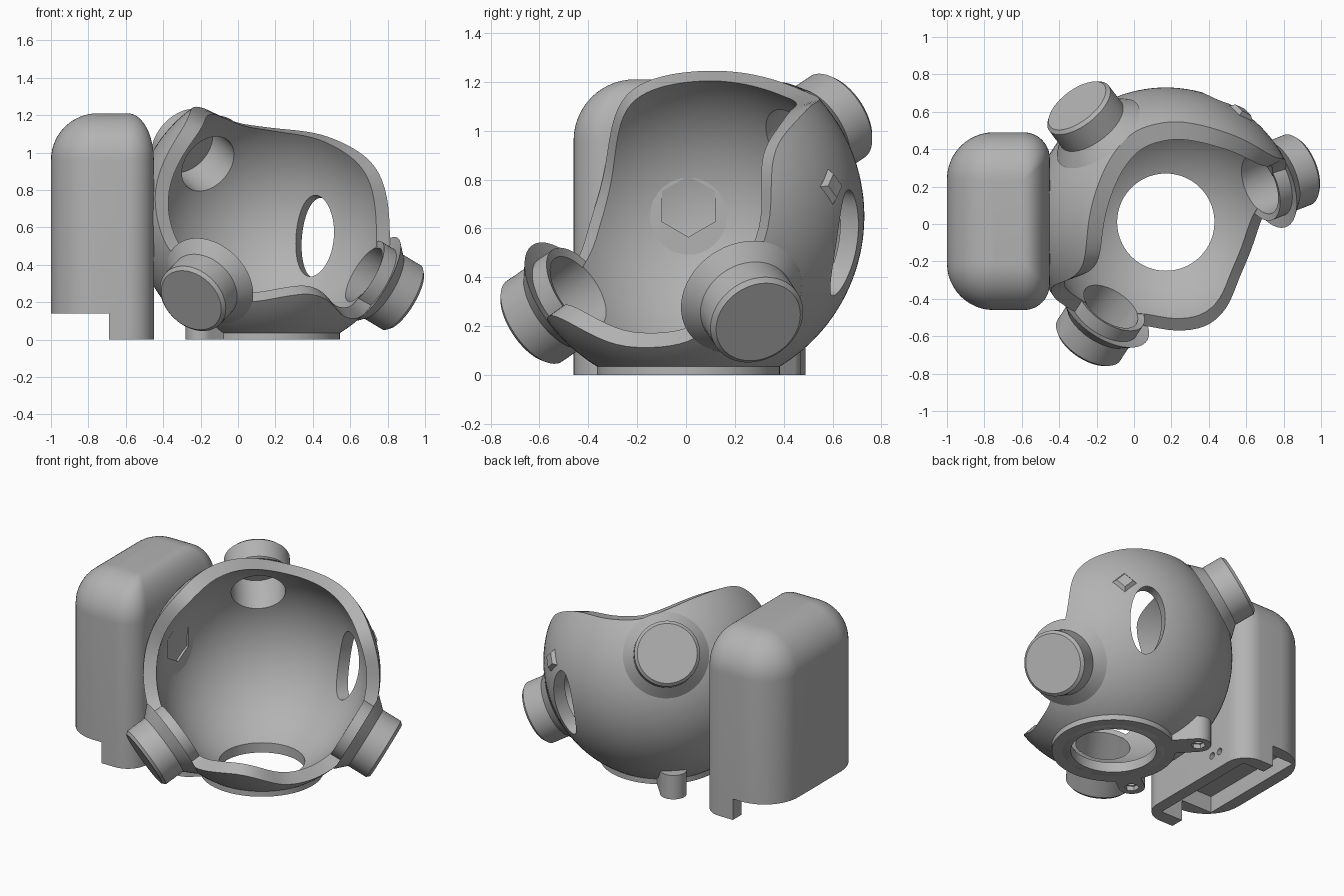
import bpy, bmesh, math
from mathutils import Vector, Matrix

if "Cube" in bpy.data.objects:
    bpy.data.objects.remove(bpy.data.objects["Cube"], do_unlink=True)

C = Vector((0.17, 0.01, 0.65))      # centre of the ball socket
R_OUT, R_IN = 0.72, 0.64
AXIS = Vector((0.33, -0.54, 0.77)).normalized()   # the way the opening faces

grey = bpy.data.materials.new("plain_grey")
grey.use_nodes = True
COLOUR = (0.45, 0.45, 0.45, 1)
grey.diffuse_color = COLOUR
grey.node_tree.nodes["Principled BSDF"].inputs["Base Color"].default_value = COLOUR


def make(name, bm, matrix=Matrix()):
    bmesh.ops.recalc_face_normals(bm, faces=bm.faces)
    me = bpy.data.meshes.new(name)
    bm.to_mesh(me)
    bm.free()
    me.transform(matrix)
    me.materials.append(grey)
    ob = bpy.data.objects.new(name, me)
    bpy.context.collection.objects.link(ob)
    return ob


def aim(direction, origin=C):
    """Local z along direction, local y kept upright."""
    z = Vector(direction).normalized()
    x = Vector((0, 0, 1)).cross(z).normalized()
    return Matrix.Translation(origin) @ Matrix((x, z.cross(x), z)).transposed().to_4x4()


def cylinder(name, r, z0, z1, matrix, sides=64, r_top=None):
    bm = bmesh.new()
    bmesh.ops.create_cone(bm, cap_ends=True, segments=sides, radius1=r,
                          radius2=r if r_top is None else r_top, depth=z1 - z0)
    bmesh.ops.translate(bm, verts=bm.verts, vec=(0, 0, (z0 + z1) / 2))
    return make(name, bm, matrix)


def block(name, low, high, matrix=Matrix()):
    low, high = Vector(low), Vector(high)
    bm = bmesh.new()
    bmesh.ops.create_cube(bm, size=1)
    return make(name, bm, matrix @ Matrix.Translation((low + high) / 2) @ Matrix.Diagonal((high - low).to_4d()))


def loft(bm, rings):
    """Skin equal rings of vertices and cap the ends."""
    n = len(rings[0])
    for a, b in zip(rings, rings[1:]):
        for i in range(n):
            bm.faces.new((a[i], a[(i + 1) % n], b[(i + 1) % n], b[i]))
    bm.faces.new(rings[0])
    bm.faces.new(rings[-1])


def boolean(ob, other, operation="DIFFERENCE"):
    other.hide_render = True
    mod = ob.modifiers.new("cut", "BOOLEAN")
    mod.operation, mod.solver, mod.object = operation, "EXACT", other
    bpy.ops.object.select_all(action="DESELECT")
    bpy.context.view_layer.objects.active = ob
    ob.select_set(True)
    bpy.ops.object.modifier_apply(modifier=mod.name)
    bpy.data.objects.remove(other, do_unlink=True)


# Wavy rim of the socket, as directions from its centre
rim_dirs = [(-.557, -.43, -.15), (-.616, -.34, .15), (-.5, -.31, .42), (-.44, -.25, .52),
            (-.42, -.13, .57), (-.41, 0, .59), (-.36, .2, .59), (-.28, .37, .55),
            (-.17, .49, .5), (.03, .54, .475), (.28, .49, .447), (.46, .42, .37),
            (.55, .36, .3), (.61, .33, .2), (.63, .33, -.05), (.62, .22, -.29),
            (.52, .05, -.5), (.48, -.06, -.53), (.38, -.31, -.53), (.33, -.46, -.44),
            (.22, -.56, -.39), (.03, -.58, -.42), (-.12, -.54, -.46), (-.4, -.52, -.3)]
frame = aim(AXIS)
knots = []
for d in rim_dirs:
    v = frame.to_3x3().inverted() @ Vector(d).normalized()
    knots.append((math.atan2(v.y, v.x) % math.tau, math.acos(v.z)))
knots.sort()
knots = [(knots[-1][0] - math.tau, knots[-1][1])] + knots + [(knots[0][0] + math.tau, knots[0][1])]

N = 120
polar = []
for i in range(N):
    a = math.tau * i / N
    for (a0, p0), (a1, p1) in zip(knots, knots[1:]):
        if a0 <= a <= a1:
            polar.append(p0 + (p1 - p0) * (a - a0) / max(a1 - a0, 1e-6))
            break
for _ in range(5):
    polar = [(polar[i - 1] + 2 * polar[i] + polar[(i + 1) % N]) / 4 for i in range(N)]

# Socket shell: outer and inner skins joined along the rim
bm = bmesh.new()
STEPS = 40


def skin(r, k, lip=0):
    """One ring of the skin; the lip carries the upper rim further inward."""
    ring = []
    for i in range(N):
        a = math.tau * i / N
        edge = polar[i] - lip * max(0, math.sin(a))
        p = edge + (math.pi - 0.03 - edge) * k / STEPS
        ring.append(bm.verts.new((r * math.sin(p) * math.cos(a), r * math.sin(p) * math.sin(a), r * math.cos(p))))
    return ring


loft(bm, [skin(R_OUT, STEPS - k) for k in range(STEPS + 1)] + [skin(R_IN, k, 0.09) for k in range(STEPS + 1)])
shell = make("socket_shell", bm, frame)

# Base ring with two screw lugs
down = Matrix.Translation((C.x, C.y, 0))
base = cylinder("base_ring", 0.375, 0, 0.05, down, 96)
boolean(base, cylinder("ball_clearance", 0.26, -0.3, 0.4, down, 96))
lugs = []
for x, y in ((-0.18, 0.39), (-0.20, -0.26)):
    at = Matrix.Translation((x, y, 0))
    lug = cylinder("screw_lug", 0.08, 0, 0.16, at, 40)
    turn = Matrix.Rotation(math.atan2(C.y - y, C.x - x), 4, "Z")
    boolean(lug, block("lug_web", (0, -0.08, 0), (0.15, 0.08, 0.16), at @ turn), "UNION")
    boolean(lug, cylinder("screw_hole", 0.03, -0.1, 0.1, at, 24))
    boolean(lug, cylinder("screw_sink", 0.045, -0.1, 0.03, at, 6))
    bm = bmesh.new()
    bmesh.ops.create_uvsphere(bm, u_segments=64, v_segments=48, radius=0.68)
    boolean(lug, make("ball_space", bm, Matrix.Translation(C)))
    lugs.append(lug)

# Bearing cups with a thin flared flange, turned around axes through the socket centre
cup_profile = [(.165, .83), (.165, .622), (.2, .61), (.2, .69), (.262, .675), (.205, .735),
               (.2, .74), (.2, .868), (.182, .886)]
cups = []
for name, d in (("front_cup", (-.43, -.66, -.45)), ("side_cup", (.78, .31, -.47)),
                ("back_cup", (-.48, .63, .42))):
    bm = bmesh.new()
    rings = [[bm.verts.new((r * math.cos(math.tau * i / 64), r * math.sin(math.tau * i / 64), z))
              for i in range(64)] for r, z in cup_profile]
    loft(bm, rings)
    cups.append(make(name, bm, aim(d)))
    boolean(shell, cylinder("bore", 0.165, 0.5, 0.82, aim(d)))

# Openings in the shell: base, oval window, and a flat underside
boolean(shell, cylinder("ball_clearance", 0.26, -0.3, 0.4, down, 96))
oval = aim((.265, .63, -.11)) @ Matrix.Diagonal((0.5, 1, 1, 1))
boolean(shell, cylinder("oval_window", 0.22, 0.4, 0.9, oval, 72))
boolean(shell, block("underside", (-1, -1, -0.5), (1, 1, 0)))

# Small square nub beside the window
nub = cylinder("locating_nub", 0.1, 0.69, 0.74, aim((.4, .58, .12)), 4, 0.05)


# Rounded housing beside the socket
def plan(bm, x0, x1, y0, y1, r_left, r_right, z):
    ring = []
    for cx, cy, r, start in ((x1 - r_right, y1 - r_right, r_right, 0), (x0 + r_left, y1 - r_left, r_left, 1),
                             (x0 + r_left, y0 + r_left, r_left, 2), (x1 - r_right, y0 + r_right, r_right, 3)):
        for k in range(13):
            a = math.pi / 2 * (start + k / 12)
            ring.append(bm.verts.new((cx + r * math.cos(a), cy + r * math.sin(a), z)))
    return ring


bm = bmesh.new()
BIG, SMALL = 0.25, 0.14
layers = [plan(bm, -1, -0.45, -0.46, 0.49, BIG, SMALL, 0)]
for k in range(15):
    t = math.pi / 2 * k / 14
    s = 1 - math.cos(t)
    layers.append(plan(bm, -1 + BIG * s, -0.45 - SMALL * s, -0.46 + BIG * s, 0.49 - BIG * s,
                       BIG * (1 - 0.98 * s), SMALL * (1 - 0.98 * s), 0.96 + BIG * math.sin(t)))
loft(bm, layers)
housing = make("side_housing", bm)
boolean(housing, block("step", (-1.2, -1, -0.5), (-0.69, 1, 0.14)))
boolean(housing, block("cavity", (-0.92, -0.37, -0.5), (-0.53, 0.40, 0.25)))
wall = aim((1, 0, 0), Vector((-0.45, 0.01, 0.69)))
boolean(housing, cylinder("hex_recess", 0.125, -0.05, 0.1, wall, 6))
for y in (0.20, 0.27):
    boolean(housing, cylinder("wire_hole", 0.022, -0.2, 0.1, aim((1, 0, 0), Vector((-0.45, y, 0.11))), 20))

# Smooth curved skins, keeping the edges crisp
bpy.ops.object.select_all(action="DESELECT")
for ob in [shell, base, housing] + cups + lugs:
    ob.select_set(True)
bpy.context.view_layer.objects.active = shell
bpy.ops.object.shade_smooth_by_angle(angle=math.radians(30))
